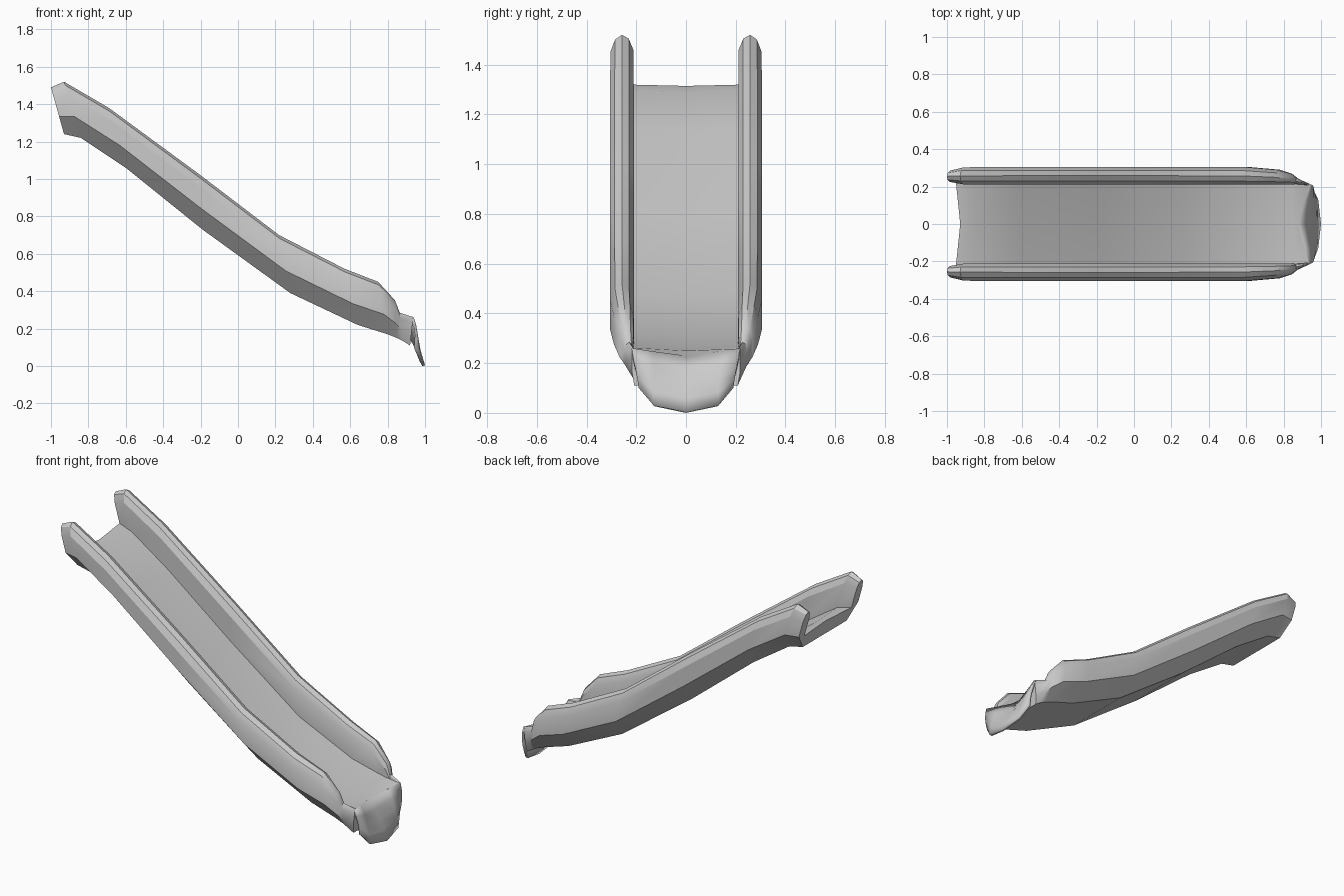
import bpy
import bmesh
import math

cube = bpy.data.objects.get("Cube")
if cube:
    bpy.data.objects.remove(cube, do_unlink=True)

grey = bpy.data.materials.new("plain grey")
grey.use_nodes = True
colour = (0.6, 0.6, 0.6, 1.0)
grey.diffuse_color = colour
grey.node_tree.nodes["Principled BSDF"].inputs["Base Color"].default_value = colour


def lerp(a, b, t):
    return a + (b - a) * t


def make_object(name, bm):
    mesh = bpy.data.meshes.new(name)
    bm.to_mesh(mesh)
    bm.free()
    obj = bpy.data.objects.new(name, mesh)
    bpy.context.collection.objects.link(obj)
    mesh.materials.append(grey)
    bpy.ops.object.select_all(action="DESELECT")
    obj.select_set(True)
    bpy.context.view_layer.objects.active = obj
    bpy.ops.object.shade_smooth_by_angle(angle=math.radians(28))
    return obj


# Rail outline: (position across the rail, position up the rail)
RAIL = [(0, 0.8), (0.2, 0.95), (0.5, 1), (0.8, 0.94), (1, 0.78), (1, 0.38)]


def section(top_x, top_z, low_x, low_z, bed_z, inner, outer, ridge):
    """Closed channel section: bed, both rails and underside."""
    def point(y, z):
        t = (z - low_z) / (top_z - low_z)
        return (lerp(low_x, top_x, t), y, z)

    half = [point(inner, bed_z)]
    half += [point(lerp(inner, outer, u), lerp(low_z, top_z, t)) for u, t in RAIL]
    half.append(point(min(inner, 0.21), low_z))
    x, y, z = point(0, bed_z - 0.012)
    left = [(x - ridge, y, z - ridge / 3)] + half + [(low_x, 0, low_z)]
    right = [(px, -py, pz) for px, py, pz in reversed(half)]
    return left + right


# Stations down the slide:
# top x, top z, bottom x, bottom z, bed z, inner y, outer y, ridge dip
STATIONS = [
    (-1.0, 1.49, -0.93, 1.24, 1.32, 0.225, 0.285, -0.02),
    (-0.93, 1.52, -0.84, 1.22, 1.30, 0.212, 0.303, 0),
    (-0.69, 1.38, -0.60, 1.06, 1.14, 0.21, 0.306, 0),
    (-0.2, 1.02, -0.19, 0.73, 0.81, 0.21, 0.306, 0),
    (0.22, 0.70, 0.28, 0.39, 0.48, 0.21, 0.306, 0),
    (0.57, 0.52, 0.64, 0.22, 0.32, 0.21, 0.305, 0),
    (0.75, 0.45, 0.80, 0.17, 0.28, 0.21, 0.29, 0),
    (0.84, 0.35, 0.85, 0.15, 0.265, 0.212, 0.268, 0),
    (0.865, 0.285, 0.88, 0.135, 0.262, 0.213, 0.245, 0),
    (0.937, 0.262, 0.92, 0.11, 0.258, 0.208, 0.218, 0.055),
]

# Slide channel
bm = bmesh.new()
rings = [[bm.verts.new(p) for p in section(*s)] for s in STATIONS]
for a, b in zip(rings, rings[1:]):
    for i in range(len(a)):
        j = (i + 1) % len(a)
        bm.faces.new((a[i], a[j], b[j], b[i]))
# End caps: one face per rail, two for the bed edge
rail_count = len(RAIL) + 2
for ring in (rings[0], rings[-1]):
    n = len(ring)
    foot = rail_count
    bm.faces.new(ring[1:foot + 1])
    bm.faces.new((ring[0], ring[1], ring[foot], ring[foot + 1]))
    bm.faces.new((ring[0], ring[foot + 1], ring[foot + 2], ring[n - 1]))
    bm.faces.new(ring[foot + 2:])
bmesh.ops.recalc_face_normals(bm, faces=bm.faces)
make_object("slide_channel", bm)

# Curved lip at the foot: half columns as y, top x, top z, end y, end x, end z
HALF_LIP = [
    (0.215, 0.94, 0.26, 0.19, 0.955, 0.10),
    (0.13, 0.915, 0.247, 0.13, 0.985, 0.03),
    (0, 0.88, 0.23, 0, 1.0, 0.004),
]
columns = [(-y, x, z, -ye, xe, ze) for y, x, z, ye, xe, ze in HALF_LIP]
columns += HALF_LIP[1::-1]
ROWS = 4
bm = bmesh.new()
grid = []
for y, x, z, ye, xe, ze in columns:
    col = []
    for r in range(ROWS + 1):
        t = r / ROWS
        bulge = 0.012 * math.sin(math.pi * t)
        col.append(bm.verts.new((lerp(x, xe, t) + bulge, lerp(y, ye, t), lerp(z, ze, t))))
    grid.append(col)
for a, b in zip(grid, grid[1:]):
    for r in range(ROWS):
        bm.faces.new((a[r], a[r + 1], b[r + 1], b[r]))
lip = make_object("foot_lip", bm)
thick = lip.modifiers.new("thickness", "SOLIDIFY")
thick.thickness = 0.015
thick.offset = -1
